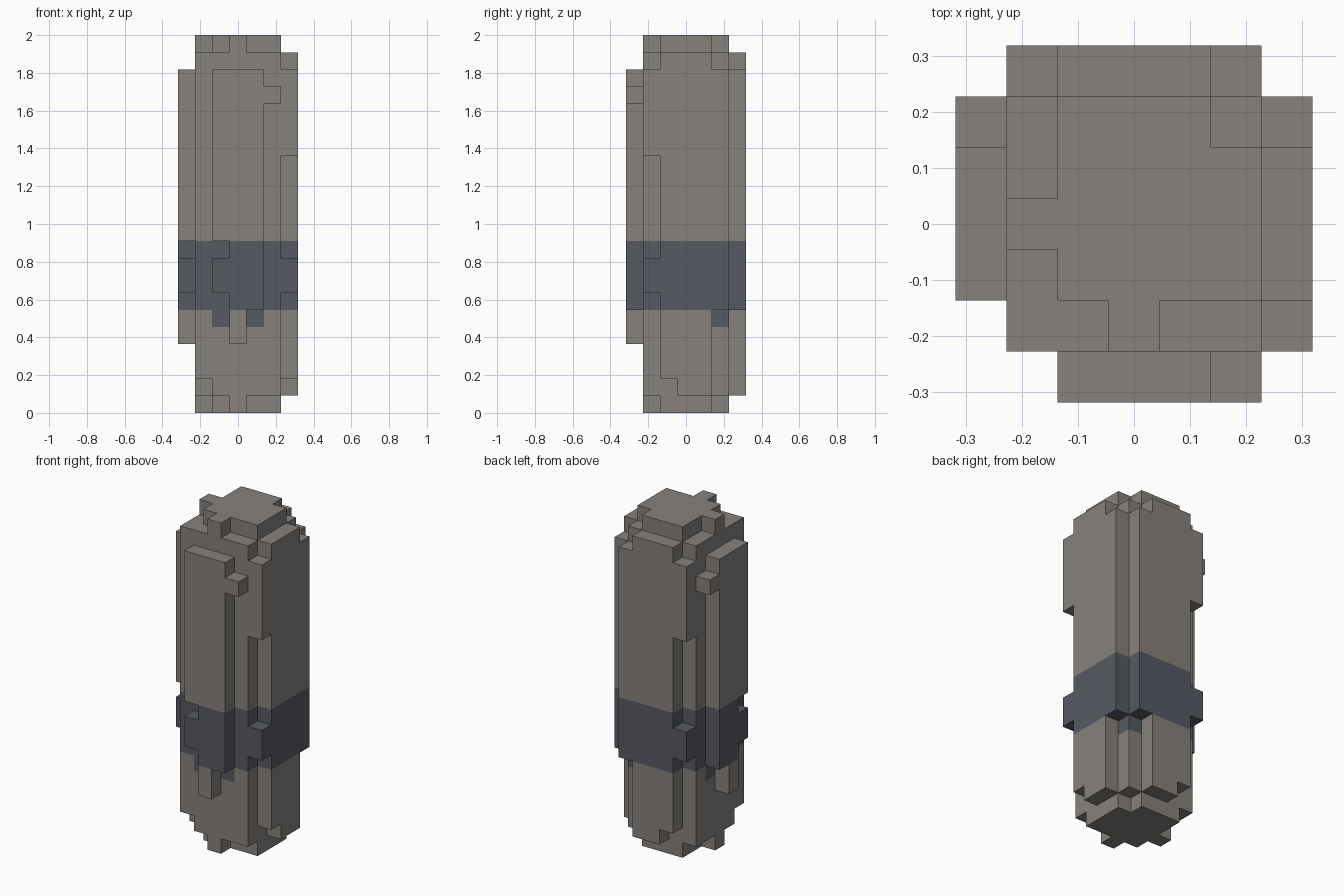
import bpy, bmesh
from mathutils import Vector

cube = bpy.data.objects.get("Cube")
if cube:
    bpy.data.objects.remove(cube, do_unlink=True)

UNIT = 2 / 22          # edge length of one block
BAND = range(6, 10)    # layers of the dark belt


def material(name, rgb):
    mat = bpy.data.materials.new(name)
    mat.use_nodes = True
    mat.diffuse_color = (*rgb, 1)
    bsdf = next(n for n in mat.node_tree.nodes if n.type == 'BSDF_PRINCIPLED')
    bsdf.inputs["Base Color"].default_value = (*rgb, 1)
    return mat


mats = [material("warm_grey_stone", (0.238, 0.220, 0.202)),
        material("slate_blue_band", (0.093, 0.102, 0.122))]


def box(x0, x1, y0, y1, z0, z1):
    """Blocks from the low to the high grid line on each axis."""
    return {(x, y, z) for x in range(x0, x1) for y in range(y0, y1) for z in range(z0, z1)}


def swap(cells):
    """Mirror across the diagonal plane x = y."""
    return {(y, x, z) for x, y, z in cells}


# Core pillar with a notched lower corner
core = box(1, 6, 1, 6, 1, 21) - {(1, 1, 1)}


# Stepped cap, also used as the foot
def cap(z):
    cells = box(2, 6, 2, 6, z, z + 1) - {(5, 5, z)}
    return cells | {(1, 3, z), (3, 1, z)}


# Raised front slab with notch, drip and knob
front = (box(2, 3, 0, 1, 10, 20) | box(2, 3, 0, 1, 7, 9) | box(3, 4, 0, 1, 4, 20)
         | box(4, 5, 0, 1, 6, 20) | {(5, 0, 18)})

# Side slab with broken corner blocks
side = (box(6, 7, 1, 2, 15, 20) | box(6, 7, 1, 2, 7, 9) | box(6, 7, 2, 3, 2, 21)
        | box(6, 7, 3, 5, 1, 21) | box(6, 7, 5, 6, 6, 20))

parts = {
    "pillar_core": core,
    "top_cap": cap(21),
    "bottom_foot": cap(0),
    "front_slab": front,
    "right_slab": swap(front),
    "left_slab": side,
    "back_slab": swap(side),
}
solid = set().union(*parts.values())

# Belt drips just below the band
drips = {(2, 1, 5), (4, 1, 5), (5, 5, 5)}
drips |= swap(drips)


def build(name, cells):
    bm = bmesh.new()
    for cell in sorted(cells):
        centre = Vector(cell) + Vector((0.5, 0.5, 0.5))
        for axis in range(3):
            for sign in (-1, 1):
                n = Vector((0, 0, 0))
                n[axis] = sign
                if tuple(int(c + d) for c, d in zip(cell, n)) in solid:
                    continue
                u = Vector((0, 0, 0))
                u[(axis + 1) % 3] = 1
                v = n.cross(u)
                corners = [centre + (n + a * u + b * v) / 2
                           for a, b in ((-1, -1), (1, -1), (1, 1), (-1, 1))]
                face = bm.faces.new([bm.verts.new((p - Vector((3.5, 3.5, 0))) * UNIT)
                                     for p in corners])
                face.material_index = int(cell[2] in BAND or cell in drips)
    # Weld blocks and merge coplanar faces of one colour
    bmesh.ops.remove_doubles(bm, verts=bm.verts[:], dist=0.001)
    bmesh.ops.dissolve_limit(bm, angle_limit=0.01, verts=bm.verts[:], edges=bm.edges[:],
                             delimit={'MATERIAL'})
    mesh = bpy.data.meshes.new(name)
    bm.to_mesh(mesh)
    bm.free()
    for mat in mats:
        mesh.materials.append(mat)
    bpy.context.collection.objects.link(bpy.data.objects.new(name, mesh))


for name, cells in parts.items():
    build(name, cells)
